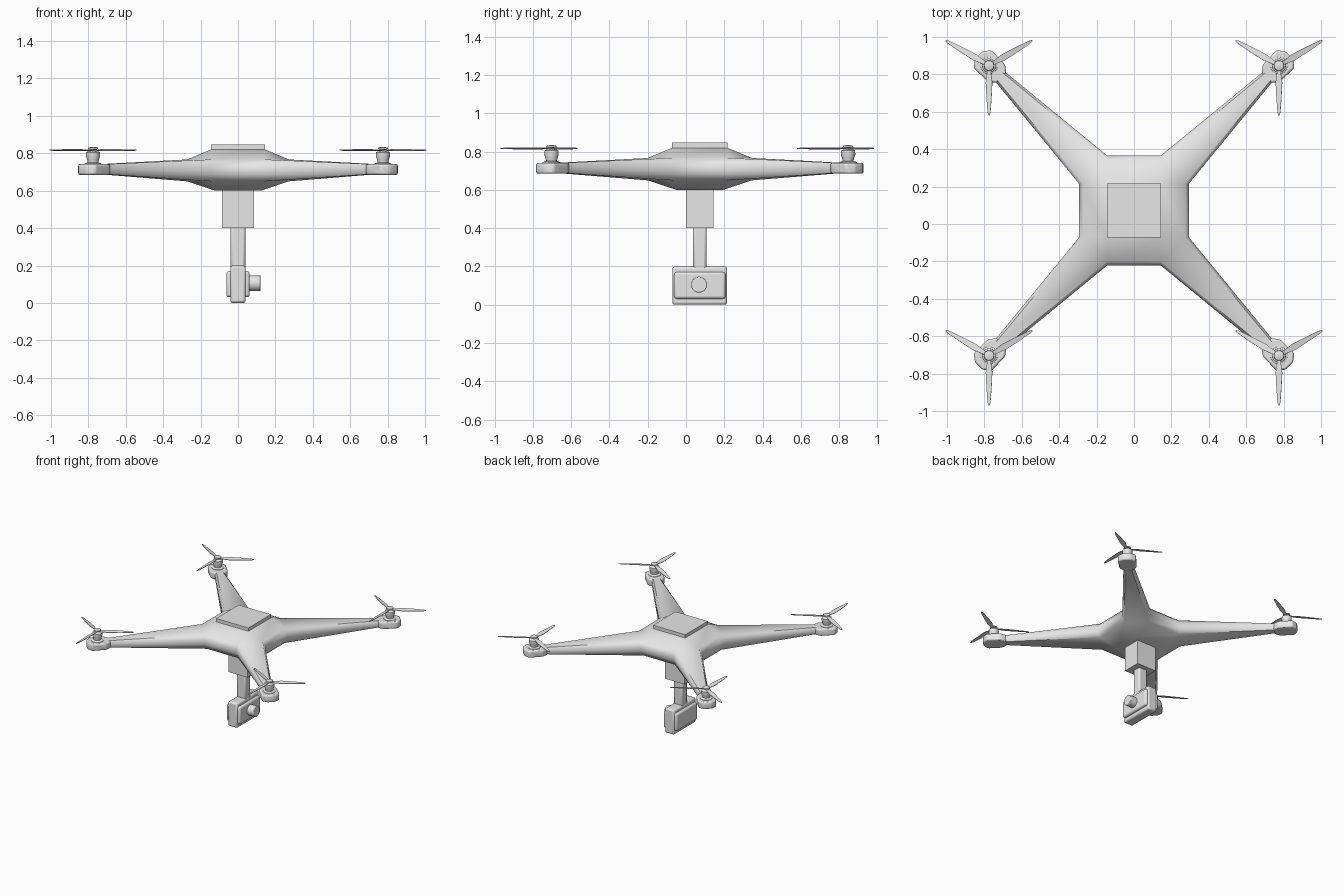
import bpy, bmesh, math
from mathutils import Vector, Matrix

if "Cube" in bpy.data.objects:
    bpy.data.objects.remove(bpy.data.objects["Cube"])

CY = 0.072          # body centre in y
MOTOR = 0.775       # motor offset from the body centre in x and y

grey = bpy.data.materials.new("light_grey")
grey.use_nodes = True
grey.diffuse_color = (0.8, 0.8, 0.8, 1)
grey.node_tree.nodes["Principled BSDF"].inputs["Base Color"].default_value = (0.8, 0.8, 0.8, 1)


def finish(name, bm, bevel=0.0, segments=2, angle=40):
    """Turn a bmesh into a smooth-shaded object with an optional bevel."""
    bmesh.ops.remove_doubles(bm, verts=bm.verts, dist=0.0005)
    bmesh.ops.recalc_face_normals(bm, faces=bm.faces)
    mesh = bpy.data.meshes.new(name)
    bm.to_mesh(mesh)
    bm.free()
    mesh.materials.append(grey)
    ob = bpy.data.objects.new(name, mesh)
    bpy.context.collection.objects.link(ob)
    if bevel:
        mod = ob.modifiers.new("bevel", "BEVEL")
        mod.width, mod.segments = bevel, segments
    bpy.ops.object.select_all(action="DESELECT")
    ob.select_set(True)
    bpy.context.view_layer.objects.active = ob
    bpy.ops.object.shade_smooth_by_angle(angle=math.radians(angle))
    return ob


def box(name, size, z, bevel=0.0, segments=2):
    bm = bmesh.new()
    bmesh.ops.create_cube(bm, size=1)
    bmesh.ops.scale(bm, vec=size, verts=bm.verts)
    bmesh.ops.translate(bm, vec=(0, CY, z), verts=bm.verts)
    return finish(name, bm, bevel, segments)


def prism(bm, outline, z0, z1):
    """Extrude a flat outline between two heights; returns its vertices."""
    low = [bm.verts.new((x, y, z0)) for x, y in outline]
    high = [bm.verts.new((x, y, z1)) for x, y in outline]
    bm.faces.new(low)
    bm.faces.new(high)
    n = len(outline)
    for i in range(n):
        j = (i + 1) % n
        bm.faces.new((low[i], low[j], high[j], high[i]))
    return low + high


# Body shell with four tapering arms, one quarter at a time
levels = [(0.60, 0.12, 0.12), (0.65, 0.14, 0.272), (0.688, 0.145, 0.295),
          (0.735, 0.145, 0.295), (0.767, 0.142, 0.272), (0.82, 0.145, 0.145)]
arm_end = [(0.688, 0.024), (0.70, 0.036), (0.73, 0.036), (0.742, 0.024)]
ARM_U = 1.02        # distance along the diagonal where the arm meets its pod


def diagonal(u, v, z):
    return Vector((u - v, u + v, 0)) / math.sqrt(2) + Vector((0, 0, z))


bm = bmesh.new()
for k in range(4):
    spin = Matrix.Rotation(k * math.pi / 2, 4, "Z")

    def quad(*points):
        bm.faces.new([bm.verts.new(spin @ Vector(p) + Vector((0, CY, 0))) for p in points])

    for i in range(len(levels) - 1):
        (z0, a0, b0), (z1, a1, b1) = levels[i], levels[i + 1]
        quad((a0, b0, z0), (-a0, b0, z0), (-a1, b1, z1), (a1, b1, z1))
        if i in (0, 4):
            quad((a0, b0, z0), (b0, a0, z0), (b1, a1, z1), (a1, b1, z1))
    # Closed loops of points around the arm root and the arm tip
    inner = levels[1:5]
    root = [(a, b, z) for z, a, b in inner] + [(b, a, z) for z, a, b in reversed(inner)]
    tip = [diagonal(ARM_U, v, z) for z, v in arm_end]
    tip += [diagonal(ARM_U, -v, z) for z, v in reversed(arm_end)]
    for i in range(8):
        j = (i + 1) % 8
        quad(root[i], root[j], tip[j], tip[i])
    quad(*tip)
    for z, a, b in (levels[0], levels[-1]):
        quad((0, 0, z), (a, b, z), (-a, b, z))
finish("body_and_arms", bm, angle=55)

box("top_lid", (0.29, 0.29, 0.05), 0.822)

# Motor pods, motors and propellers
half_pod = [(1.0, 0.036), (1.04, 0.065), (1.145, 0.067), (1.175, 0.028)]
pod_outline = half_pod + [(u, -v) for u, v in reversed(half_pod)]
motor_profile = [(0.048, 0.735), (0.046, 0.745), (0.029, 0.752), (0.031, 0.765),
                 (0.038, 0.785), (0.037, 0.805), (0.028, 0.81), (0.01, 0.812),
                 (0.01, 0.82), (0.028, 0.823), (0.026, 0.83), (0.008, 0.835)]
half_blade = [(0.0, 0.008), (0.04, 0.011), (0.09, 0.018), (0.17, 0.014), (0.25, 0.008), (0.267, 0.003)]
blade_outline = half_blade + [(r, -w) for r, w in reversed(half_blade)]

for k, label in enumerate(("back_left", "back_right", "front_right", "front_left")):
    heading = math.pi / 4 + k * math.pi / 2
    centre = Vector((MOTOR * math.sqrt(2) * math.cos(heading),
                     MOTOR * math.sqrt(2) * math.sin(heading) + CY, 0))

    bm = bmesh.new()
    prism(bm, pod_outline, 0.685, 0.742)
    bm.transform(Matrix.Translation((0, CY, 0)) @ Matrix.Rotation(heading, 4, "Z"))
    finish(label + "_pod", bm, 0.01)

    bm = bmesh.new()
    ring = [bm.verts.new((r, 0, z)) for r, z in motor_profile]
    ring.append(bm.verts.new((0, 0, motor_profile[-1][1])))
    edges = [bm.edges.new(pair) for pair in zip(ring, ring[1:])]
    bmesh.ops.spin(bm, geom=ring + edges, axis=(0, 0, 1), cent=(0, 0, 0),
                   angle=math.tau, steps=16)
    bmesh.ops.translate(bm, vec=centre, verts=bm.verts)
    finish(label + "_motor", bm)

    bm = bmesh.new()
    for blade in range(3):
        verts = prism(bm, blade_outline, -0.002, 0.002)
        place = (Matrix.Translation(centre + Vector((0, 0, 0.817)))
                 @ Matrix.Rotation(math.radians(30 + 120 * blade), 4, "Z")
                 @ Matrix.Rotation(math.radians(12), 4, "X"))
        bmesh.ops.transform(bm, matrix=place, verts=verts)
    finish(label + "_propeller", bm)

# Hanging camera mount and camera
box("mount_block", (0.172, 0.146, 0.21), 0.505)
box("mount_stem", (0.078, 0.07, 0.24), 0.30, 0.012)
box("camera_frame", (0.082, 0.286, 0.2), 0.10, 0.012)
box("camera_body", (0.124, 0.268, 0.14), 0.101, 0.014, 3)

bm = bmesh.new()
bmesh.ops.create_cone(bm, cap_ends=True, segments=24, radius1=0.042, radius2=0.042, depth=0.08)
bm.transform(Matrix.Translation((0.081, CY - 0.004, 0.105)) @ Matrix.Rotation(math.pi / 2, 4, "Y"))
finish("camera_lens", bm, 0.004)
